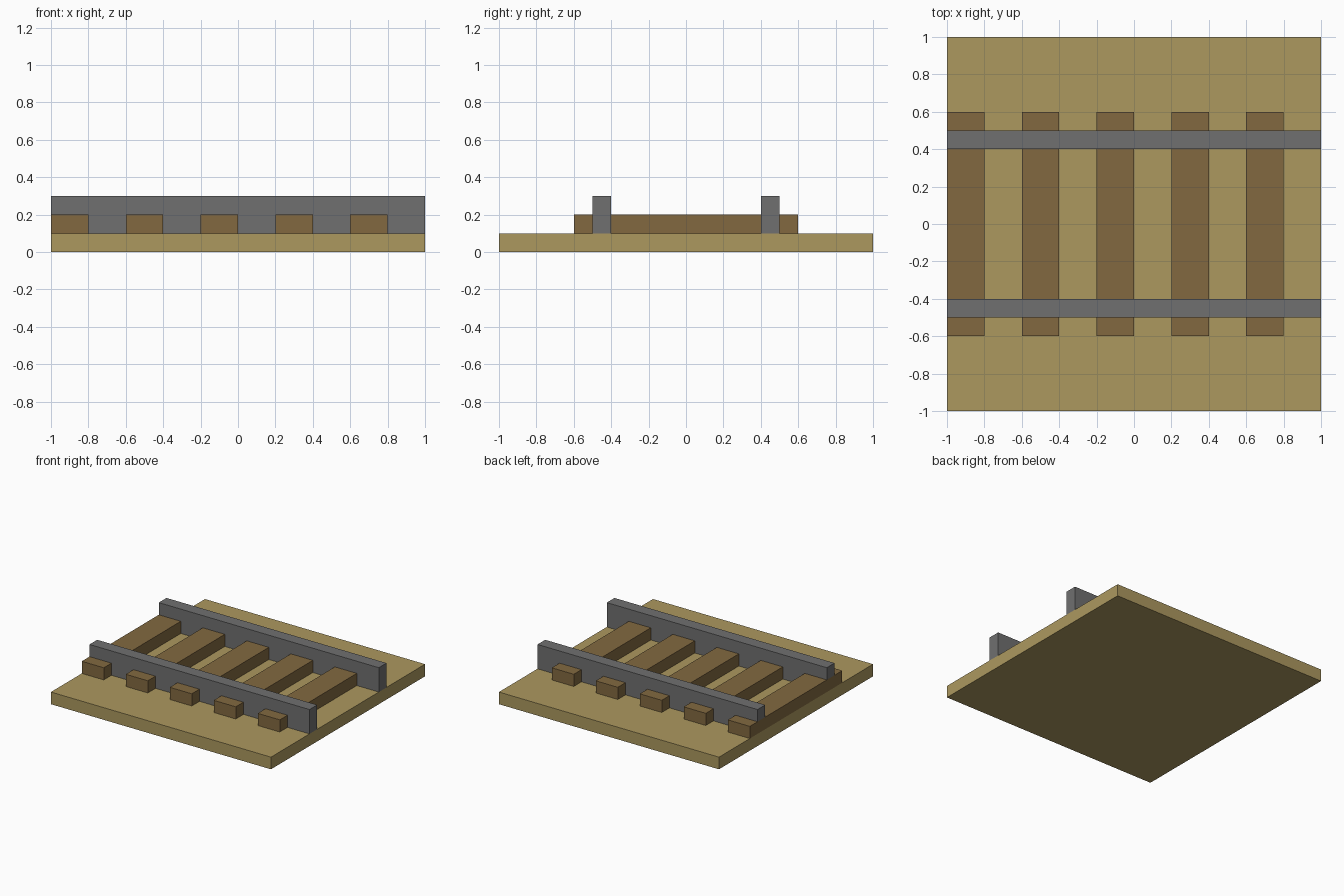
import bpy
import bmesh

if "Cube" in bpy.data.objects:
    bpy.data.objects.remove(bpy.data.objects["Cube"])


def srgb(r, g, b):
    def lin(c):
        c /= 255
        return c / 12.92 if c <= 0.04045 else ((c + 0.055) / 1.055) ** 2.4
    return (lin(r), lin(g), lin(b), 1)


def material(name, rgb):
    m = bpy.data.materials.new(name)
    m.diffuse_color = srgb(*rgb)
    m.use_nodes = True
    m.node_tree.nodes["Principled BSDF"].inputs["Base Color"].default_value = m.diffuse_color
    return m


SAND = material("sand", (172, 152, 95))
WOOD = material("brown wood", (130, 105, 64))
STEEL = material("grey steel", (112, 112, 112))


def extrude_y(name, outline, y0, y1, mat):
    """Prism from an x-z outline, running from y0 to y1."""
    bm = bmesh.new()
    face = bm.faces.new([bm.verts.new((x, y0, z)) for x, z in outline])
    new = bmesh.ops.extrude_face_region(bm, geom=[face])["geom"]
    bmesh.ops.translate(bm, vec=(0, y1 - y0, 0),
                        verts=[v for v in new if isinstance(v, bmesh.types.BMVert)])
    bmesh.ops.recalc_face_normals(bm, faces=bm.faces)
    me = bpy.data.meshes.new(name)
    bm.to_mesh(me)
    bm.free()
    me.materials.append(mat)
    ob = bpy.data.objects.new(name, me)
    bpy.context.collection.objects.link(ob)
    return ob


def box(name, x0, x1, y0, y1, z0, z1, mat):
    return extrude_y(name, [(x0, z0), (x1, z0), (x1, z1), (x0, z1)], y0, y1, mat)


# Ground slab
box("track_bed", -1, 1, -1, 1, 0, 0.1, SAND)

# Five evenly spaced sleepers
starts = [-1 + 0.4 * i for i in range(5)]
for i, x in enumerate(starts):
    box(f"sleeper_{i + 1}", x, x + 0.2, -0.6, 0.6, 0.1, 0.2, WOOD)

# Two rails, notched over the sleepers and reaching down to the bed between them
outline = [(1, 0.3), (-1, 0.3)]
for x in starts:
    outline += [(x, 0.2)] + [(x + 0.2, 0.2), (x + 0.2, 0.1), (x + 0.4, 0.1)]
for name, y in (("front_rail", -0.5), ("back_rail", 0.4)):
    extrude_y(name, outline, y, y + 0.1, STEEL)
